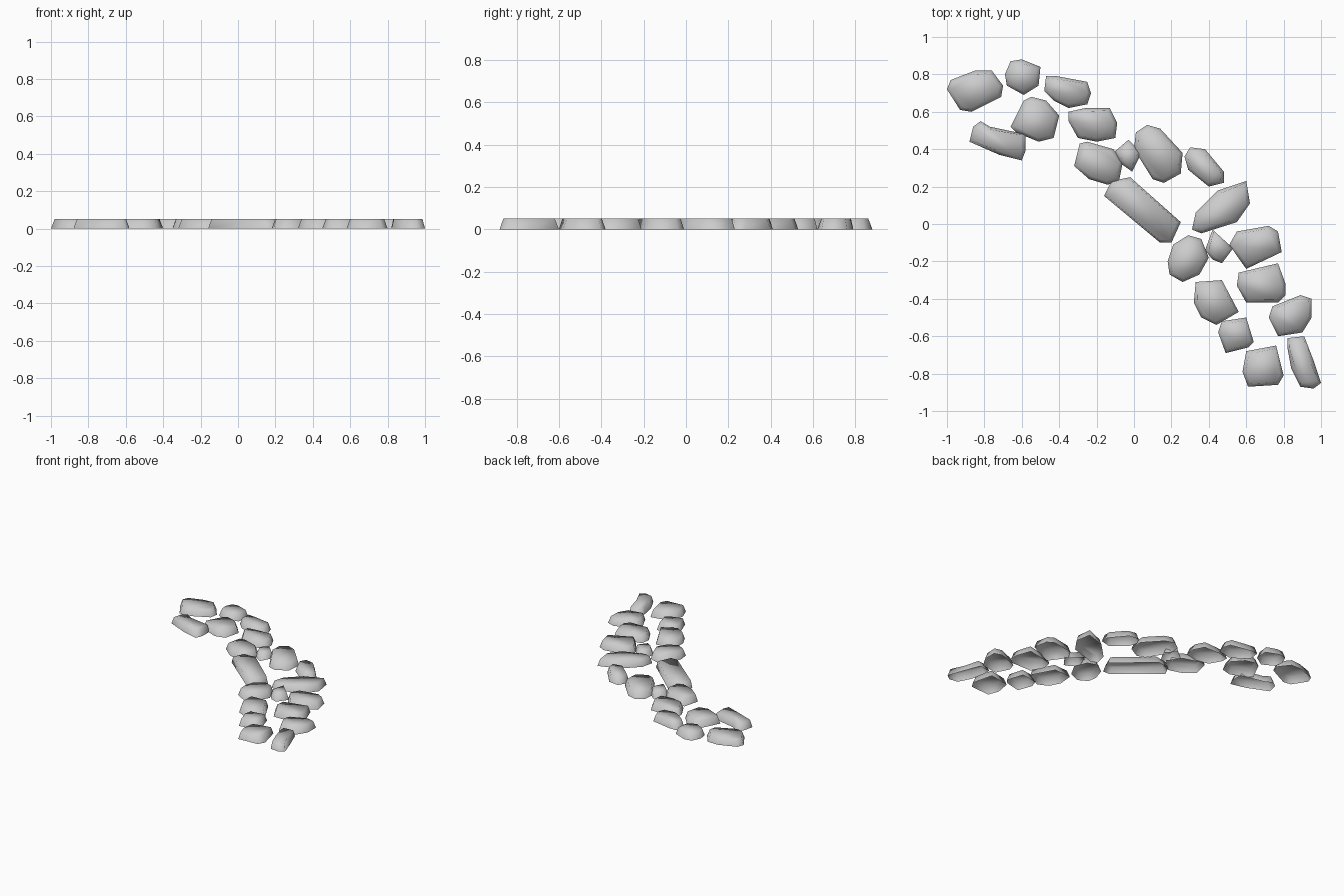
import bpy
import bmesh
from mathutils import Vector

HEIGHT = 0.052


def stone(name, *outline):
    """Smooth flat-topped stone, open underneath, from a clockwise plan outline."""
    pts = [Vector((x, y, 0)) for x, y in reversed(outline)]
    mid = sum(pts, Vector()) / len(pts)
    bm = bmesh.new()
    base = [bm.verts.new(p) for p in pts]
    top = [bm.verts.new(p + (mid - p).normalized() * 0.02 + Vector((0, 0, HEIGHT)))
           for p in pts]
    n = len(pts)
    for i in range(n):
        j = (i + 1) % n
        bm.faces.new((base[i], base[j], top[j], top[i]))
    bm.faces.new(top)
    for f in bm.faces:
        f.smooth = True
    mesh = bpy.data.meshes.new(name)
    bm.to_mesh(mesh)
    bm.free()
    bpy.context.collection.objects.link(bpy.data.objects.new(name, mesh))


# Back left end of the path
stone("end_stone", (-1, .72), (-.98, .77), (-.85, .82), (-.76, .82),
      (-.70, .74), (-.71, .68), (-.87, .60), (-.93, .61))
stone("back_stone", (-.69, .80), (-.66, .87), (-.60, .88), (-.50, .84),
      (-.51, .74), (-.59, .69), (-.68, .74))
stone("back_stone", (-.48, .71), (-.47, .79), (-.41, .79), (-.25, .76),
      (-.23, .70), (-.25, .64), (-.35, .62), (-.43, .66))
stone("end_stone", (-.88, .44), (-.86, .52), (-.82, .55), (-.77, .52),
      (-.58, .48), (-.58, .39), (-.60, .34), (-.72, .37))
stone("back_stone", (-.66, .52), (-.59, .66), (-.55, .68), (-.47, .66),
      (-.40, .58), (-.43, .46), (-.51, .44), (-.63, .49))
stone("back_stone", (-.35, .55), (-.35, .60), (-.26, .62), (-.13, .62),
      (-.09, .54), (-.10, .46), (-.20, .44), (-.30, .46))

# Middle of the path
stone("middle_stone", (-.32, .31), (-.29, .43), (-.25, .44), (-.11, .40),
      (-.06, .33), (-.08, .23), (-.14, .21), (-.24, .24))
stone("small_stone", (-.10, .39), (-.03, .45), (.04, .38), (-.01, .28), (-.08, .33))
stone("middle_stone", (.00, .40), (.01, .49), (.07, .53), (.14, .51),
      (.26, .38), (.25, .27), (.16, .22), (.10, .24))
stone("middle_stone", (.27, .36), (.30, .41), (.38, .40), (.48, .28),
      (.48, .22), (.40, .20), (.29, .29))
stone("long_stone", (-.16, .15), (-.12, .23), (-.02, .25), (.25, .01),
      (.20, -.10), (.14, -.10))
stone("middle_stone", (.31, -.03), (.33, .06), (.45, .18), (.60, .23),
      (.62, .11), (.55, .01), (.36, -.05))

# Front right end of the path
stone("front_stone", (.18, -.20), (.21, -.11), (.29, -.06), (.36, -.08),
      (.40, -.18), (.35, -.27), (.26, -.31), (.19, -.27))
stone("small_stone", (.38, -.14), (.42, -.03), (.53, -.13), (.47, -.21), (.42, -.19))
stone("front_stone", (.51, -.11), (.55, -.04), (.72, -.01), (.77, -.04),
      (.79, -.15), (.60, -.24), (.55, -.17))
stone("front_stone", (.55, -.33), (.56, -.26), (.77, -.21), (.81, -.32),
      (.81, -.38), (.77, -.42), (.60, -.42))
stone("front_stone", (.32, -.42), (.33, -.31), (.47, -.30), (.56, -.47),
      (.44, -.54), (.36, -.50))
stone("front_stone", (.72, -.50), (.74, -.44), (.89, -.38), (.95, -.40),
      (.95, -.50), (.90, -.58), (.77, -.60))
stone("front_stone", (.45, -.58), (.47, -.52), (.60, -.50), (.64, -.63),
      (.61, -.66), (.49, -.69))
stone("end_stone", (.58, -.79), (.60, -.68), (.76, -.65), (.80, -.81),
      (.77, -.86), (.61, -.87))
stone("end_stone", (.82, -.66), (.82, -.61), (.91, -.60), (.96, -.73),
      (1, -.85), (.96, -.88), (.89, -.87), (.84, -.77))
